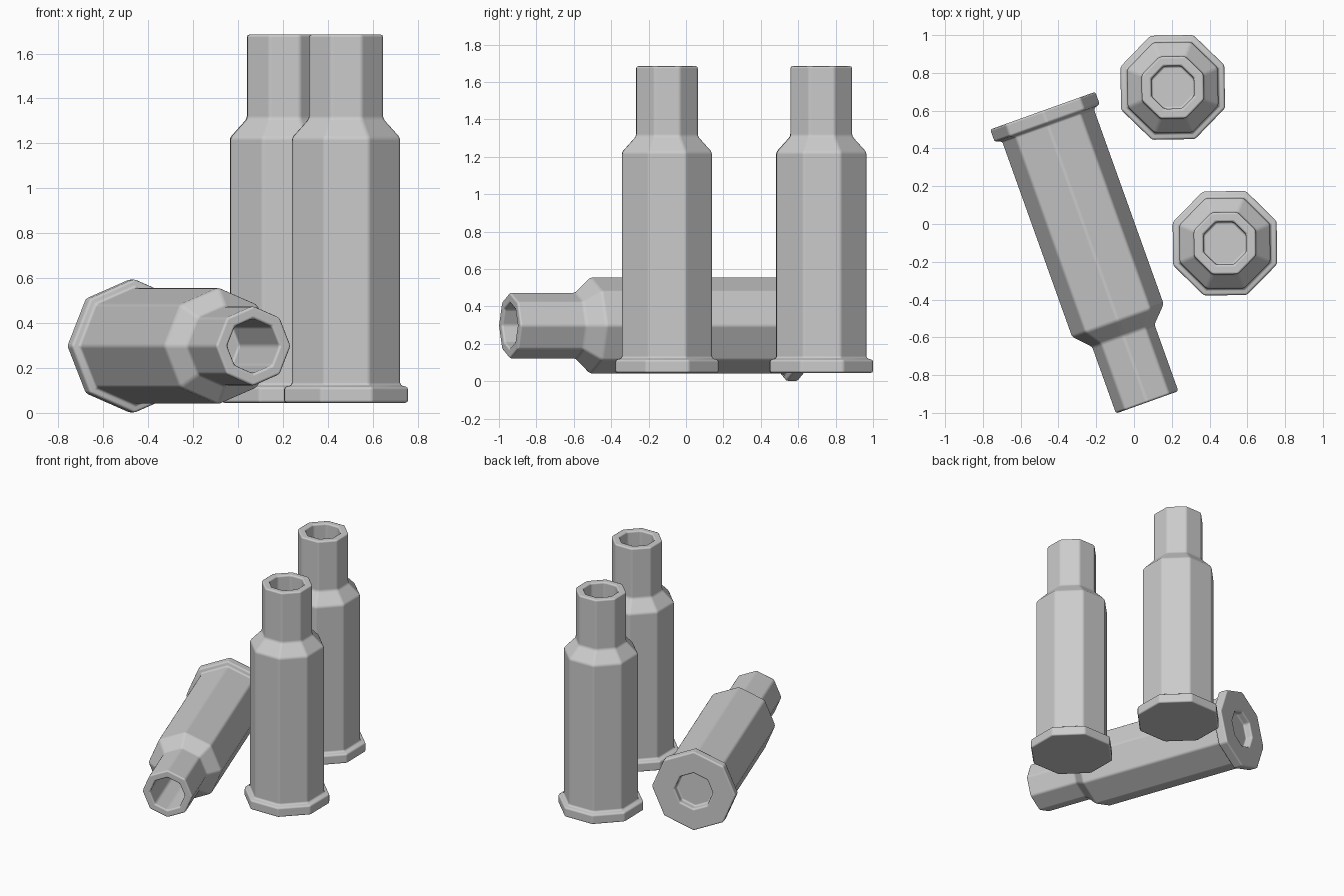
import bpy, bmesh
from math import cos, sin, pi, radians

if "Cube" in bpy.data.objects:
    bpy.data.objects.remove(bpy.data.objects["Cube"])

SIDES = 8

# (radius, height) from base to mouth, then down the bore; radii are to the corners
SHELL = [(0.298, 0.0), (0.298, 0.07), (0.26, 0.078), (0.26, 1.18),
         (0.178, 1.265), (0.178, 1.64), (0.122, 1.64), (0.122, 1.12)]
PRIMER = [(0.135, 0.05), (0.135, 0.0)]


def make_casing(name, profile, location, rotation):
    """Octagonal casing skinned from a profile, closed at both ends."""
    bm = bmesh.new()
    rings = [[bm.verts.new((r * cos(2 * pi * i / SIDES), r * sin(2 * pi * i / SIDES), z))
              for i in range(SIDES)] for r, z in profile]
    for a, b in zip(rings, rings[1:]):
        for i in range(SIDES):
            j = (i + 1) % SIDES
            bm.faces.new((a[i], a[j], b[j], b[i]))
    bm.faces.new(rings[0][::-1])
    bm.faces.new(rings[-1])
    bmesh.ops.recalc_face_normals(bm, faces=bm.faces[:])
    mesh = bpy.data.meshes.new(name)
    bm.to_mesh(mesh)
    bm.free()
    mesh.shade_smooth()
    obj = bpy.data.objects.new(name, mesh)
    bpy.context.collection.objects.link(obj)
    obj.location = location
    obj.rotation_euler = [radians(a) for a in rotation]
    # soft rounded edges
    bev = obj.modifiers.new("soft_edges", 'BEVEL')
    bev.width = 0.012
    bev.segments = 2
    bev.limit_method = 'ANGLE'
    bev.angle_limit = radians(25)
    bev.harden_normals = True
    return obj


# two upright casings with flat bases
make_casing("standing_casing_back", SHELL, (0.205, 0.723, 0.045), (0, 0, 23.5))
make_casing("standing_casing_front", SHELL, (0.481, -0.102, 0.045), (0, 0, 23))

# fallen casing, mouth to the front, with a primer recess in its base
make_casing("fallen_casing", PRIMER + SHELL, (-0.483, 0.6, 0.298), (90, 0, 19.7))
